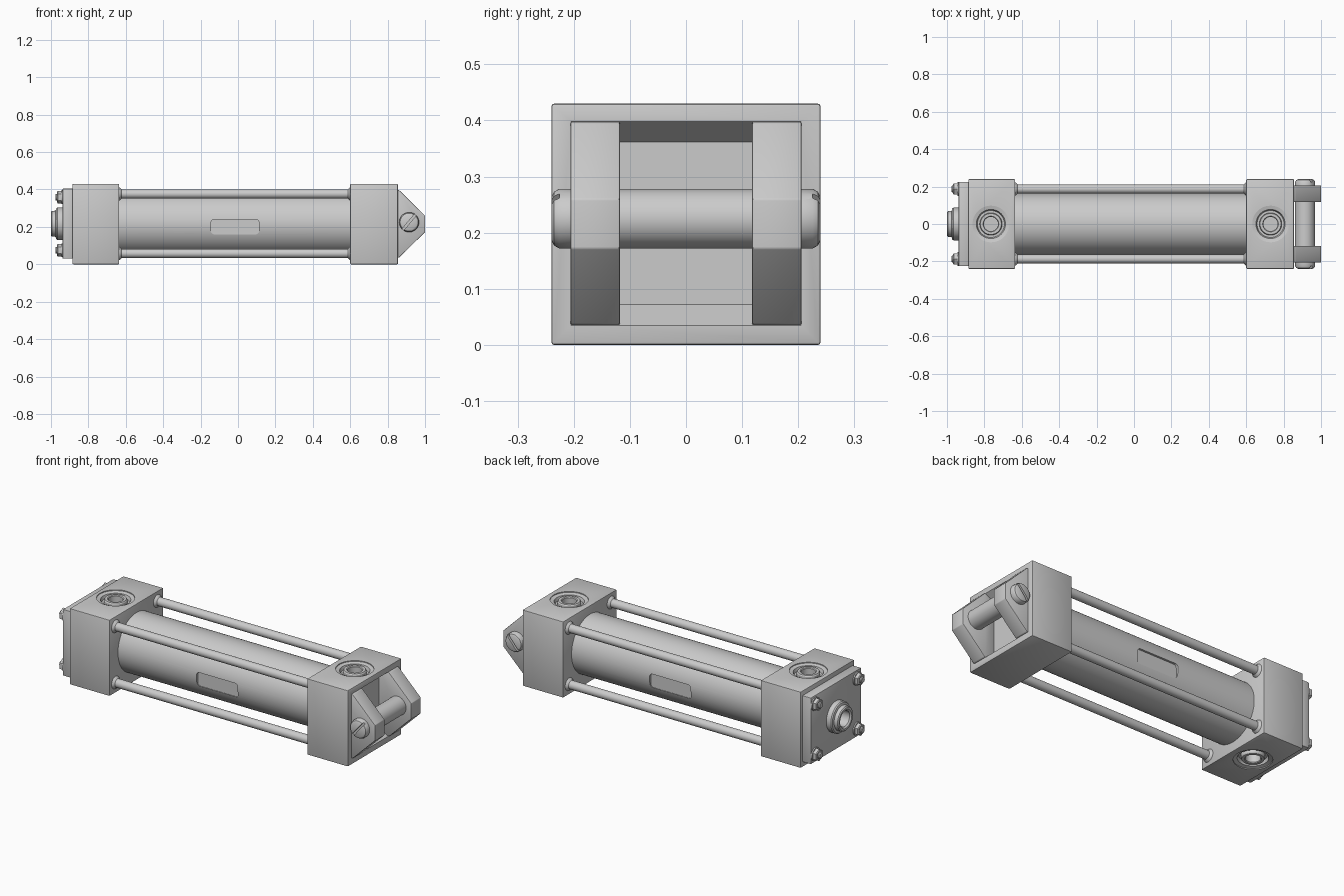
import bpy, bmesh, math
from mathutils import Matrix

if "Cube" in bpy.data.objects:
    bpy.data.objects.remove(bpy.data.objects["Cube"])

CZ = 0.217  # height of the cylinder axis
ROT = {'X': Matrix.Rotation(math.pi / 2, 4, 'Y'),
       'Y': Matrix.Rotation(-math.pi / 2, 4, 'X'),
       'Z': Matrix.Identity(4)}


def finish(name, bm):
    bmesh.ops.recalc_face_normals(bm, faces=bm.faces)
    me = bpy.data.meshes.new(name)
    bm.to_mesh(me)
    bm.free()
    ob = bpy.data.objects.new(name, me)
    bpy.context.collection.objects.link(ob)
    return ob


def bevel(bm, width, segments=2):
    bmesh.ops.bevel(bm, geom=list(bm.edges), offset=width, segments=segments,
                    profile=0.5, affect='EDGES')


def box(name, lo, hi, width=0.0):
    bm = bmesh.new()
    bmesh.ops.create_cube(bm, size=1)
    for v in bm.verts:
        v.co = [lo[i] + (v.co[i] + 0.5) * (hi[i] - lo[i]) for i in range(3)]
    if width:
        bevel(bm, width)
    return finish(name, bm)


def prism(name, outline, y0, y1, width=0.0):
    """Extrude an x-z outline along y."""
    bm = bmesh.new()
    f = bm.faces.new([bm.verts.new((x, y0, z)) for x, z in outline])
    r = bmesh.ops.extrude_face_region(bm, geom=[f])
    for v in r['geom']:
        if isinstance(v, bmesh.types.BMVert):
            v.co.y = y1
    bmesh.ops.recalc_face_normals(bm, faces=bm.faces)
    if width:
        bevel(bm, width)
    return finish(name, bm)


def lathe(name, profile, axis, loc, n=48, closed=False):
    """Spin (position, radius) points round an axis; caps the ends unless closed."""
    bm = bmesh.new()
    rings = [[bm.verts.new((r * math.cos(2 * math.pi * k / n),
                            r * math.sin(2 * math.pi * k / n), p))
              for k in range(n)] for p, r in profile]
    pairs = list(zip(rings, rings[1:]))
    if closed:
        pairs.append((rings[-1], rings[0]))
    else:
        bm.faces.new(rings[0])
        bm.faces.new(rings[-1])
    for a, b in pairs:
        for k in range(n):
            j = (k + 1) % n
            bm.faces.new((a[k], a[j], b[j], b[k]))
    bm.transform(Matrix.Translation(loc) @ ROT[axis])
    return finish(name, bm)


def cut(ob, *cutters):
    for c in cutters:
        m = ob.modifiers.new('cut', 'BOOLEAN')
        m.operation, m.solver, m.object = 'DIFFERENCE', 'EXACT', c
    dg = bpy.context.evaluated_depsgraph_get()
    me = bpy.data.meshes.new_from_object(ob.evaluated_get(dg))
    ob.modifiers.clear()
    ob.data = me
    for c in cutters:
        bpy.data.objects.remove(c)


def port(name, x, z, s):
    """Stepped port: returns its cutter and adds the ring seated inside."""
    steps = [(-0.10, 0.04), (-0.028, 0.04), (-0.028, 0.072), (-0.01, 0.078),
             (-0.005, 0.098), (0.02, 0.098)]
    ring = [(-0.06, 0.038), (-0.008, 0.038), (-0.004, 0.042),
            (-0.004, 0.056), (-0.010, 0.060), (-0.06, 0.060)]
    lathe(name + '_ring', [(p * s, r) for p, r in ring], 'Z', (x, 0, z), closed=True)
    return lathe(name + '_cutter', [(p * s, r) for p, r in steps], 'Z', (x, 0, z))


# End blocks with oil ports
rear = box('rear_block', (-0.885, -0.24, 0), (-0.635, 0.24, 0.43), 0.005)
cut(rear, port('rear_top_port', -0.765, 0.43, 1),
    port('rear_bottom_port', -0.765, 0, -1))

front = box('clevis_block', (0.60, -0.24, 0), (0.855, 0.24, 0.43), 0.005)
pocket = prism('pocket_cutter', [(0.80, 0.072), (0.855, 0.035), (0.90, 0.035),
                                 (0.90, 0.398), (0.855, 0.398), (0.80, 0.362)],
               -0.205, 0.205)
cut(front, port('front_top_port', 0.73, 0.43, 1), pocket)

# Barrel with a rounded shallow recess on both sides
barrel = lathe('barrel', [(-0.64, 0.165), (0.605, 0.165)], 'X', (0, 0, CZ), 96)
recesses = []
for s in (-1, 1):
    pts, r = [], 0.018
    for cx, cz, a in ((0.095, 0.222, 0), (-0.127, 0.222, 90),
                      (-0.127, 0.178, 180), (0.095, 0.178, 270)):
        for k in range(5):
            t = math.radians(a + k * 22.5)
            pts.append((cx + r * math.cos(t), cz + r * math.sin(t)))
    recesses.append(prism('recess_cutter', pts, s * 0.152, s * 0.25))
cut(barrel, *recesses)

# Tie rods with flared ends, and nuts on the cover plate
box('cover_plate', (-0.938, -0.225, 0.03), (-0.884, 0.225, 0.405), 0.004)
for sy in (-1, 1):
    for sz in (-1, 1):
        lathe('tie_rod', [(-0.637, 0.036), (-0.632, 0.034), (-0.622, 0.024),
                          (0.587, 0.024), (0.597, 0.034), (0.602, 0.036)],
              'X', (0, sy * 0.187, CZ + sz * 0.159), 32)
        at = (0, sy * 0.187, CZ + sz * 0.142)
        lathe('washer', [(-0.945, 0.037), (-0.937, 0.037)], 'X', at, 32)
        lathe('hex_nut', [(-0.967, 0.029), (-0.963, 0.034), (-0.944, 0.034)],
              'X', at, 6)
        lathe('stud_end', [(-0.977, 0.014), (-0.973, 0.018), (-0.95, 0.018)],
              'X', at, 24)

# Rod gland with an open bore
lathe('rod_gland', [(-0.937, 0.087), (-0.966, 0.087), (-0.972, 0.082),
                    (-0.975, 0.070), (-0.995, 0.068), (-1.0, 0.063),
                    (-1.0, 0.052), (-0.992, 0.044), (-0.94, 0.044)],
      'X', (0, 0, CZ))

# Clevis arms and slotted pin
for s in (-1, 1):
    prism('clevis_arm', [(0.795, 0.07), (0.855, 0.035), (0.862, 0.037),
                         (1.0, 0.172), (1.0, 0.26), (0.862, 0.396),
                         (0.855, 0.398), (0.795, 0.364)],
          s * 0.118, s * 0.206, 0.003)
    head = lathe('pin_head', [(s * y, r) for y, r in
                              ((0.20, 0.053), (0.226, 0.053), (0.235, 0.048),
                               (0.24, 0.038))], 'Y', (0.915, 0, 0.225))
    slot = box('slot_cutter', (-0.08, -0.02, -0.006), (0.08, 0.02, 0.006))
    slot.data.transform(Matrix.Translation((0.915, s * 0.245, 0.225))
                        @ Matrix.Rotation(math.radians(-50), 4, 'Y'))
    cut(head, slot)
lathe('clevis_pin', [(-0.205, 0.053), (0.205, 0.053)], 'Y', (0.915, 0, 0.225))

# Smooth shading with crisp edges
bpy.ops.object.select_all(action='DESELECT')
for ob in bpy.context.scene.objects:
    ob.select_set(True)
    bpy.context.view_layer.objects.active = ob
bpy.ops.object.shade_smooth_by_angle(angle=math.radians(30))
